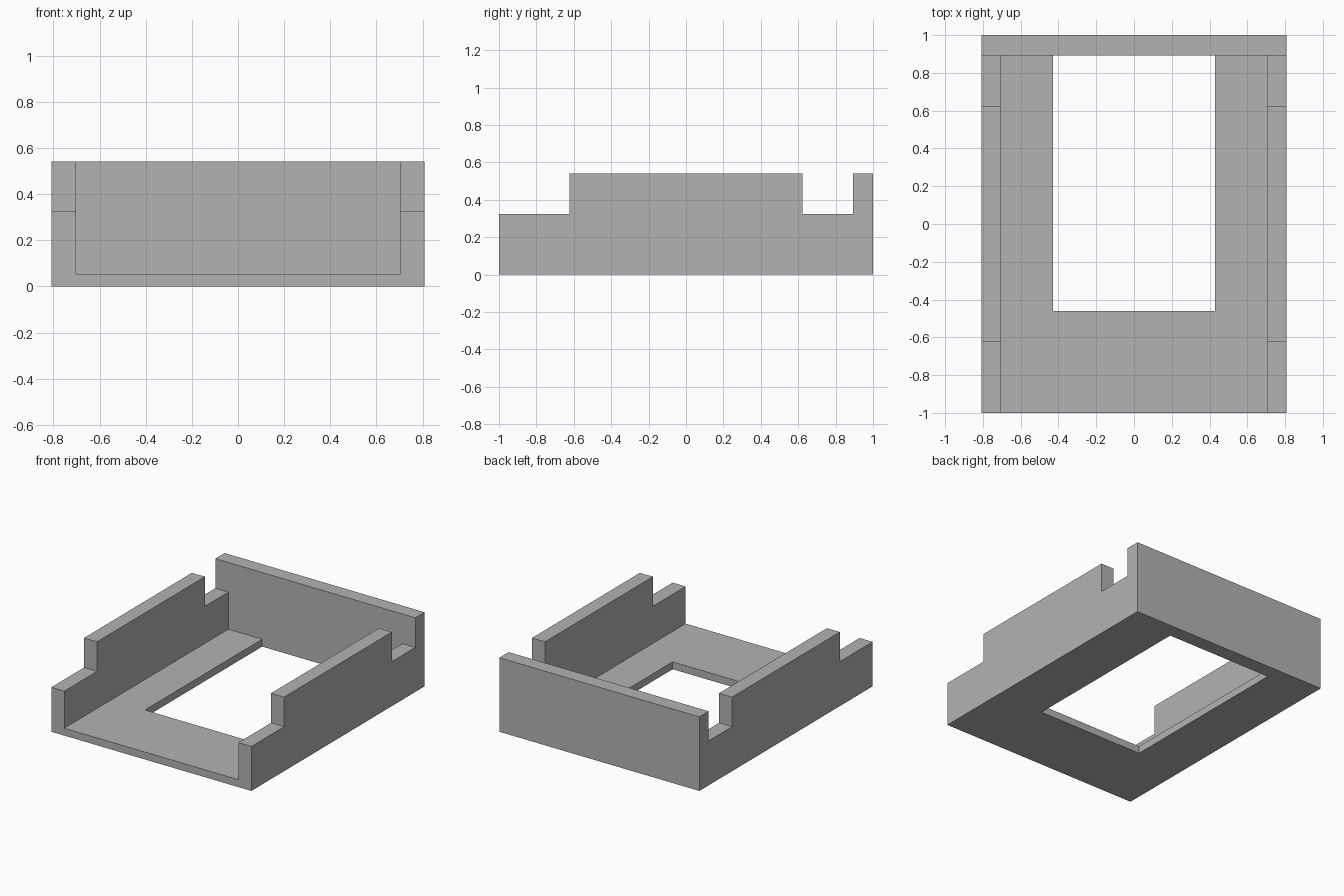
import bpy
import bmesh
from mathutils import Vector

cube = bpy.data.objects.get("Cube")
if cube:
    bpy.data.objects.remove(cube, do_unlink=True)

# Overall sizes
HALF_W, HALF_L, HEIGHT = 0.808, 1.0, 0.541
INNER_W, BACK_Y, FLOOR_Z = 0.703, 0.893, 0.054
RAIL_Y, LOW_Z = 0.622, 0.325
OUT = 1.5  # cutters reach past the body

grey = bpy.data.materials.new("plain grey")
grey.use_nodes = True
colour = (0.45, 0.45, 0.45, 1)
grey.diffuse_color = colour
grey.node_tree.nodes["Principled BSDF"].inputs["Base Color"].default_value = colour


def box(name, low, high):
    """Axis-aligned box between two corners."""
    low, high = Vector(low), Vector(high)
    bm = bmesh.new()
    bmesh.ops.create_cube(bm, size=1)
    for v in bm.verts:
        v.co = (low + high) / 2 + v.co * (high - low)
    mesh = bpy.data.meshes.new(name)
    bm.to_mesh(mesh)
    bm.free()
    mesh.materials.append(grey)
    obj = bpy.data.objects.new(name, mesh)
    bpy.context.collection.objects.link(obj)
    return obj


def cut(body, name, low, high):
    """Subtract a box from the body and discard the cutter."""
    cutter = box(name, low, high)
    cutter.hide_render = True
    mod = body.modifiers.new(name, 'BOOLEAN')
    mod.operation = 'DIFFERENCE'
    mod.solver = 'EXACT'
    mod.object = cutter
    bpy.context.view_layer.objects.active = body
    bpy.ops.object.modifier_apply(modifier=mod.name)
    bpy.data.objects.remove(cutter, do_unlink=True)


# Solid block that becomes the open tray
tray = box("tray", (-HALF_W, -HALF_L, 0), (HALF_W, HALF_L, HEIGHT))

# Channel between the side walls, open at the front
cut(tray, "channel", (-INNER_W, -OUT, FLOOR_Z), (INNER_W, BACK_Y, OUT))
# Lowered front ends of the side walls
cut(tray, "front_step", (-OUT, -OUT, LOW_Z), (OUT, -RAIL_Y, OUT))
# Notches between the side walls and the back wall
cut(tray, "back_notch", (-OUT, RAIL_Y, LOW_Z), (OUT, BACK_Y, OUT))
# Window in the floor, flush with the back wall
cut(tray, "floor_window", (-0.43, -0.46, -OUT), (0.43, BACK_Y, OUT))
